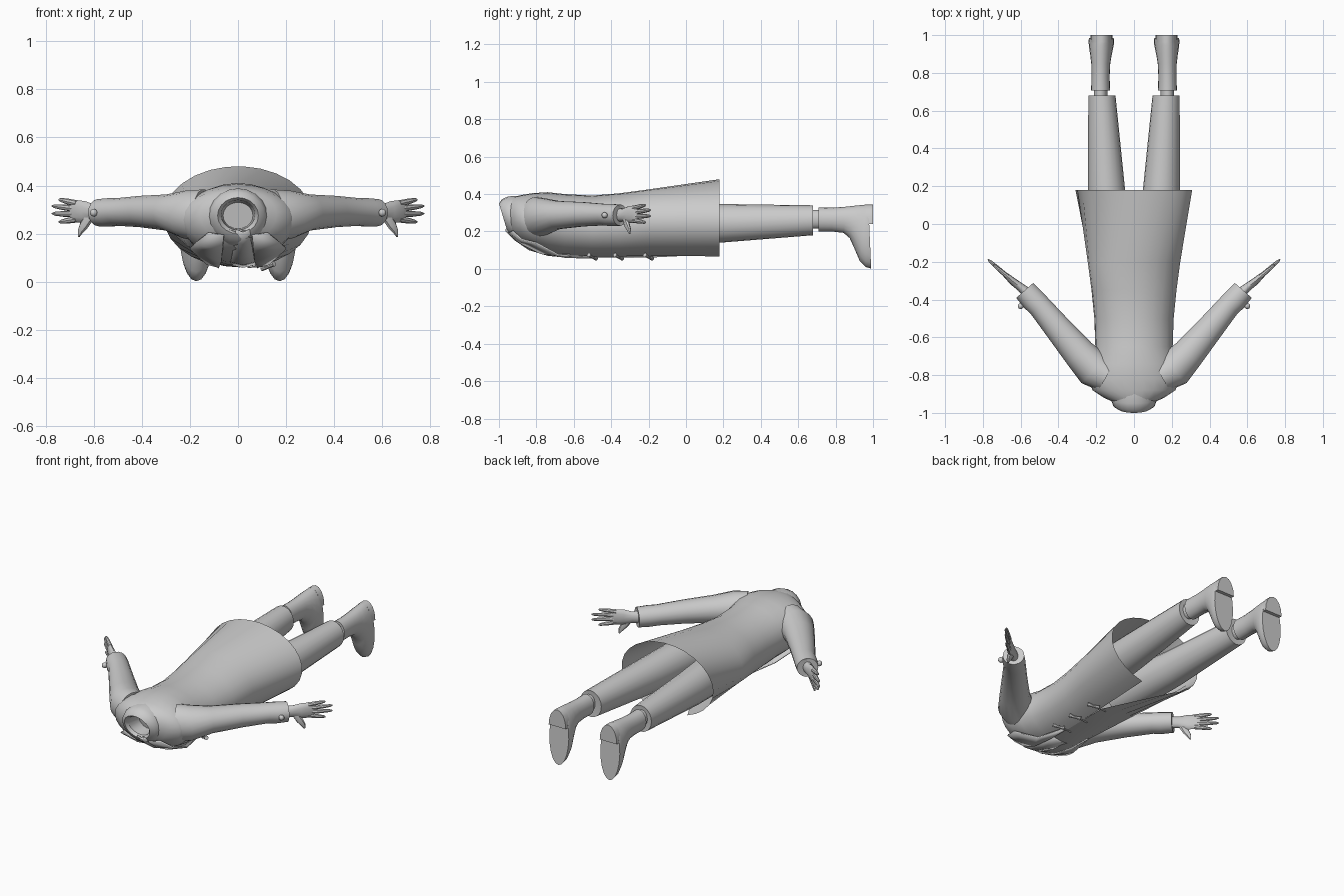
import bpy
import bmesh
from math import sin, cos, pi
from mathutils import Vector

cube = bpy.data.objects.get("Cube")
if cube:
    bpy.data.objects.remove(cube)

X, Z = Vector((1, 0, 0)), Vector((0, 0, 1))


def finish(name, bm, mirror=False, thick=0):
    """Turn a bmesh into a smooth-shaded object, optionally mirrored in x."""
    bmesh.ops.recalc_face_normals(bm, faces=bm.faces)
    mesh = bpy.data.meshes.new(name)
    bm.to_mesh(mesh)
    bm.free()
    ob = bpy.data.objects.new(name, mesh)
    bpy.context.collection.objects.link(ob)
    bpy.ops.object.select_all(action='DESELECT')
    ob.select_set(True)
    bpy.context.view_layer.objects.active = ob
    bpy.ops.object.shade_smooth_by_angle(angle=0.7)
    if thick:
        ob.modifiers.new("Thickness", 'SOLIDIFY').thickness = thick
    if mirror:
        ob.modifiers.new("Mirror", 'MIRROR')
    return ob


def skin(bm, rows, closed=True, caps=(False, False)):
    """Bridge rows of points with quads."""
    vs = [[bm.verts.new(p) for p in row] for row in rows]
    n = len(vs[0])
    for r, s in zip(vs, vs[1:]):
        for i in range(n if closed else n - 1):
            j = (i + 1) % n
            bm.faces.new((r[i], r[j], s[j], s[i]))
    for cap, row in zip(caps, (vs[0], vs[-1])):
        if cap:
            bm.faces.new(row)


def ellipse(c, u, v, n, t0=0, t1=2 * pi, closed=True):
    count = n if closed else n + 1
    return [c + u * cos(t0 + (t1 - t0) * i / n) + v * sin(t0 + (t1 - t0) * i / n)
            for i in range(count)]


def body_ring(cx, hw, back, front, n=20, **span):
    """Ring through a back and a front (y, z) point with half width hw."""
    a, b = Vector((cx, *back)), Vector((cx, *front))
    return ellipse((a + b) / 2, (b - a) / 2, X * hw, n, **span)


def limb(bm, path, n=14, caps=(True, True)):
    """Upright oval tube; path entries are (point, side radius, height radius)."""
    pts = [Vector(p[0]) for p in path]
    rows = []
    for i, (p, side, up) in enumerate(path):
        d = pts[min(i + 1, len(pts) - 1)] - pts[max(i - 1, 0)]
        s = d.cross(Z).normalized()
        rows.append(ellipse(pts[i], s * side, s.cross(d).normalized() * up, n))
    skin(bm, rows, caps=caps)


# Coat: closed over the chest, open down the front of the skirt
coat = [  # y, half width, back z, front z, opening
    (-.95, .09, .37, .21, 0), (-.92, .16, .385, .17, 0), (-.88, .22, .395, .135, 0),
    (-.82, .24, .405, .105, 0), (-.74, .225, .41, .08, 0), (-.65, .205, .40, .068, 0),
    (-.5, .21, .392, .062, 0), (-.35, .225, .405, .06, 0), (-.2, .245, .425, .06, .02),
    (.18, .31, .48, .058, .75)]
bm = bmesh.new()
skin(bm, [body_ring(0, hw, (y, hi), (y, lo), 24, t0=.3, t1=2 * pi + .3 - gap, closed=False)
          for y, hw, hi, lo, gap in coat], closed=False)
finish("coat", bm)

# Rolled collar around the neck opening
collar = [(.13, (-.89, .39), (-.86, .13)), (.122, (-.95, .388), (-.91, .155)),
          (.11, (-.985, .372), (-.94, .175)), (.085, (-1, .35), (-.955, .2)),
          (.07, (-.985, .34), (-.94, .215)), (.062, (-.88, .33), (-.86, .22))]
bm = bmesh.new()
skin(bm, [body_ring(0, *r) for r in collar], caps=(False, True))
finish("collar", bm)

# Lapels and neck cloth lying on the chest
inner = [(.06, -.955, .19), (.065, -.88, .13), (.07, -.78, .08), (.08, -.64, .058), (.08, -.5, .055)]
outer = [(.125, -.93, .2), (.18, -.88, .155), (.2, -.8, .135), (.13, -.68, .07), (.09, -.5, .062)]
bm = bmesh.new()
skin(bm, [inner, outer], closed=False)
finish("lapels", bm, mirror=True, thick=.008)

cloth = [(-.965, .2, .03), (-.92, .155, .035), (-.84, .1, .045), (-.74, .07, .05), (-.62, .058, .055)]
bm = bmesh.new()
skin(bm, [[(s * w + .02, y, z + abs(s) * .012) for s in (-1, 0, 1)] for y, z, w in cloth], closed=False)
finish("neck_cloth", bm, thick=.01)

# Toggle fasteners
for k, y in enumerate((-.5, -.36, -.2)):
    bm = bmesh.new()
    limb(bm, [((.1, y + .02, .055), .012, .012), ((.125, y, .062), .007, .007),
              ((.15, y - .02, .075), .012, .012)], 8)
    limb(bm, [((.04, y, .06), .004, .004), ((.125, y, .068), .004, .004)], 6)
    finish(f"toggle_{k + 1}", bm)

# Sleeves with a flared cuff and a button
bm = bmesh.new()
limb(bm, [((.15, -.8, .275), .09, .11), ((.215, -.765, .28), .1, .1),
          ((.29, -.685, .288), .085, .076), ((.4, -.555, .292), .072, .066),
          ((.5, -.435, .29), .062, .058), ((.535, -.4, .288), .064, .06),
          ((.578, -.352, .287), .06, .057), ((.574, -.356, .287), .045, .045)], 18)
finish("sleeves", bm, mirror=True)

bm = bmesh.new()
bmesh.ops.create_uvsphere(bm, u_segments=10, v_segments=8, radius=.016)
bmesh.ops.translate(bm, verts=bm.verts, vec=(.6, -.435, .287))
limb(bm, [((.56, -.4, .287), .008, .008), ((.6, -.435, .287), .008, .008)], 8)
finish("cuff_buttons", bm, mirror=True)

# Hands: flat palm, four spread fingers and a thumb
bm = bmesh.new()
limb(bm, [((.56, -.37, .287), .03, .036), ((.6, -.335, .288), .022, .034),
          ((.64, -.305, .29), .02, .046), ((.68, -.27, .293), .014, .046),
          ((.695, -.257, .293), .008, .04)], 12)
for root, tip in ((.325, .342), (.303, .315), (.281, .283), (.26, .248)):
    reach = .028 if .27 < root < .31 else 0
    a, b = Vector((.67, -.278, root)), Vector((.745 + reach, -.216 + reach, tip))
    limb(bm, [(a, .013, .014), (a.lerp(b, .55), .011, .012),
              (a.lerp(b, .9), .008, .008), (b, .003, .003)], 8)
limb(bm, [((.615, -.325, .272), .016, .02), ((.64, -.315, .235), .013, .02),
          ((.655, -.305, .21), .01, .014), ((.662, -.3, .187), .004, .004)], 8)
finish("hands", bm, mirror=True)

# Trouser legs
bm = bmesh.new()
legs = [(.115, .115, (-.25, .36), (-.25, .12)), (.145, .098, (.18, .347), (.18, .14)),
        (.17, .072, (.68, .34), (.68, .18)), (.17, .058, (.678, .325), (.678, .195))]
skin(bm, [body_ring(*r) for r in legs], caps=(True, True))
finish("trouser_legs", bm, mirror=True)

# Ankles between trousers and boots
bm = bmesh.new()
skin(bm, [body_ring(.177, .036, (y, .315), (y, .215)) for y in (.6, .74)])
finish("ankles", bm, mirror=True)

# Boots: shaft bending into a foot that points down
bm = bmesh.new()
boots = [(.177, .038, (.708, .31), (.708, .22)), (.177, .05, (.708, .328), (.708, .2)),
         (.177, .048, (.78, .327), (.78, .2)), (.176, .05, (.85, .332), (.842, .193)),
         (.175, .056, (.905, .338), (.875, .165)), (.174, .062, (.945, .342), (.9, .11)),
         (.173, .066, (.965, .344), (.93, .04)), (.173, .068, (.973, .344), (.96, .01)),
         (.173, .066, (.975, .343), (.99, .002))]
skin(bm, [body_ring(*r) for r in boots], caps=(True, True))
finish("boots", bm, mirror=True)

# Boot heels
bm = bmesh.new()
heel = [(-1, 0), (1, 0)] + [(cos(pi * i / 8), sin(pi * i / 8)) for i in range(1, 8)]
skin(bm, [[(.173 + .058 * u, y, .24 + .104 * v) for u, v in heel] for y in (.96, 1)],
     caps=(True, True))
finish("boot_heels", bm, mirror=True)
